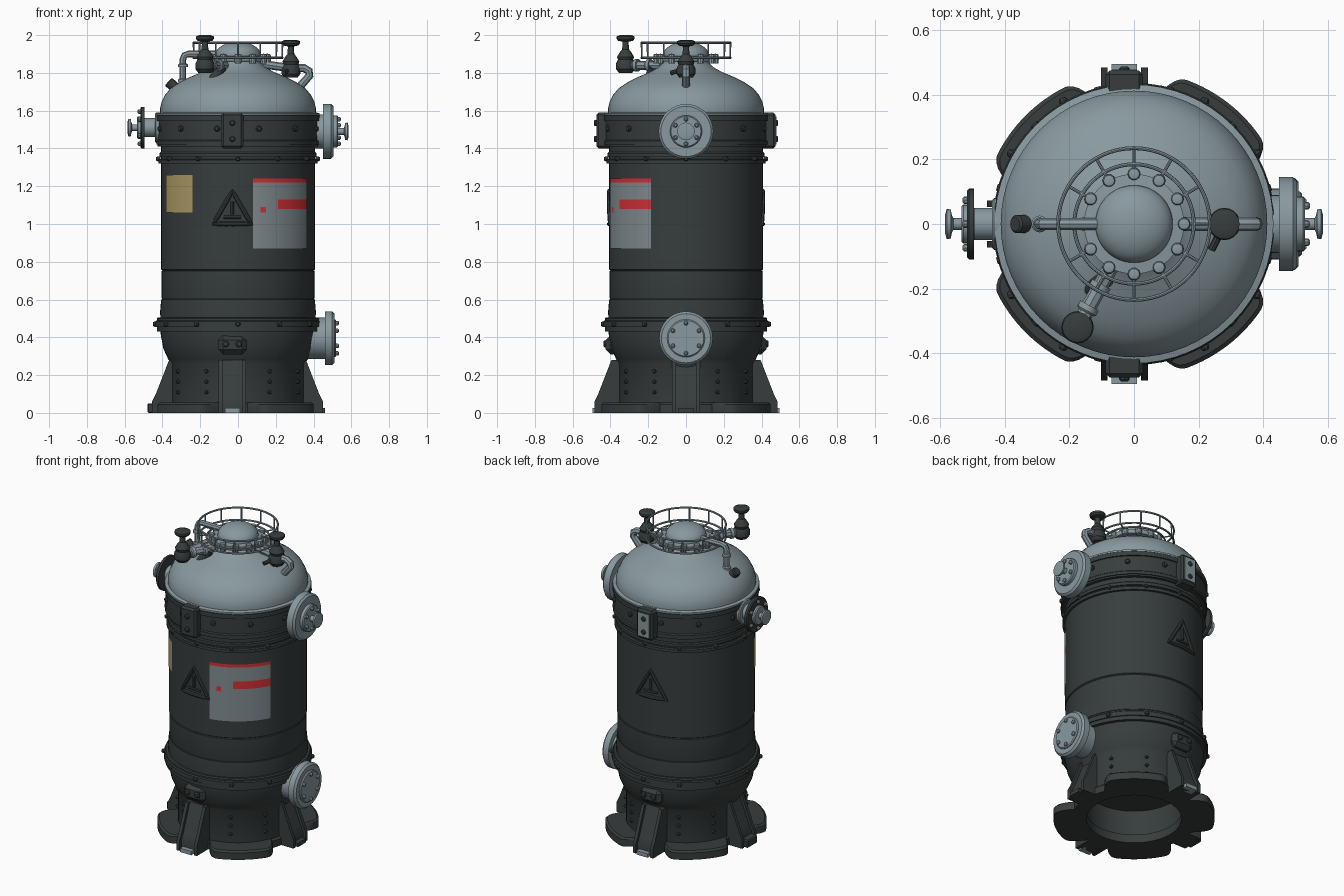
import bpy, bmesh, math
from math import sin, cos, radians, sqrt, pi
from mathutils import Vector, Matrix

if "Cube" in bpy.data.objects:
    bpy.data.objects.remove(bpy.data.objects["Cube"])


def material(name, r, g, b):
    m = bpy.data.materials.new(name)
    m.diffuse_color = (r, g, b, 1)
    m.use_nodes = True
    bsdf = m.node_tree.nodes["Principled BSDF"]
    bsdf.inputs["Base Color"].default_value = (r, g, b, 1)
    bsdf.inputs["Roughness"].default_value = 0.6
    return m


DARK = material("dark grey paint", 0.038, 0.046, 0.046)
LIGHT = material("pale blue grey metal", 0.25, 0.32, 0.35)
LABEL = material("grey label", 0.22, 0.26, 0.28)
RED = material("red label stripe", 0.65, 0.03, 0.035)
YELLOW = material("tan yellow label", 0.42, 0.33, 0.13)
UP = Vector((0, 0, 1))
BODY_R = 0.407


def finish(bm, name, *mats):
    bmesh.ops.remove_doubles(bm, verts=bm.verts, dist=1e-5)
    bmesh.ops.recalc_face_normals(bm, faces=bm.faces)
    me = bpy.data.meshes.new(name)
    bm.to_mesh(me)
    bm.free()
    ob = bpy.data.objects.new(name, me)
    bpy.context.collection.objects.link(ob)
    for m in mats:
        me.materials.append(m)
    return ob


def lathe(name, profile, mat, loc=(0, 0, 0), axis=UP, n=64):
    """Spin (radius, height) points around an axis."""
    bm = bmesh.new()
    mtx = Matrix.Translation(loc) @ UP.rotation_difference(Vector(axis)).to_matrix().to_4x4()
    rings = [[bm.verts.new(mtx @ Vector((r * cos(2 * pi * i / n), r * sin(2 * pi * i / n), z)))
              for i in range(n)] for r, z in profile]
    for a, b in zip(rings, rings[1:]):
        for i in range(n):
            j = (i + 1) % n
            bm.faces.new((a[i], a[j], b[j], b[i]))
    return finish(bm, name, mat)


def disc(name, r, z0, z1, mat, loc=(0, 0, 0), axis=UP, n=32, c=0.006):
    return lathe(name, [(0, z0), (r, z0), (r, z1 - c), (r - c, z1), (0, z1)], mat, loc, axis, n)


def box(name, lo, hi, mat, bevel=0.0):
    bm = bmesh.new()
    lo, hi = Vector(lo), Vector(hi)
    size = hi - lo
    mtx = Matrix.Translation((lo + hi) / 2) @ Matrix.Diagonal((*size, 1))
    bmesh.ops.create_cube(bm, size=1, matrix=mtx)
    if bevel:
        bmesh.ops.bevel(bm, geom=bm.edges[:], offset=bevel, segments=1, affect='EDGES')
    return finish(bm, name, mat)


def tube(name, pts, r, mat, cyclic=False):
    cu = bpy.data.curves.new(name, 'CURVE')
    cu.dimensions = '3D'
    cu.bevel_depth, cu.bevel_resolution, cu.use_fill_caps = r, 2, True
    sp = cu.splines.new('POLY')
    sp.points.add(len(pts) - 1)
    for p, co in zip(sp.points, pts):
        p.co = (*co, 1)
    sp.use_cyclic_u = cyclic
    cu.materials.append(mat)
    ob = bpy.data.objects.new(name, cu)
    bpy.context.collection.objects.link(ob)
    return ob


def polar(r, deg, z):
    return Vector((r * cos(radians(deg)), r * sin(radians(deg)), z))


def bolts(name, r, z, angles, mat=DARK, size=0.016):
    for a in angles:
        lathe(name, [(size, -0.01), (size, 0.006), (size * 0.6, 0.014), (0, 0.014)],
              mat, polar(r, a, z), polar(1, a, 0), 8)


# Vessel body, with two seams, flanges and a hollow skirt
lathe("vessel_body", [(0, 0.22), (0.29, 0.22), (0.29, 0), (0.355, 0), (0.355, 0.26), (0.37, 0.285),
      (0.395, 0.34), (0.41, 0.42), (0.412, 0.54), (BODY_R, 0.6), (0.402, 0.602), (0.404, 0.61),
      (0.404, 0.75), (0.4, 0.755), (BODY_R, 0.76), (BODY_R, 1.6), (0, 1.6)], DARK)
for name, r, z0, z1 in [("lower_flange", 0.43, 0.43, 0.505), ("lower_flange_lip", 0.437, 0.455, 0.49),
                        ("middle_band", 0.422, 1.32, 1.345), ("middle_band_top", 0.416, 1.355, 1.38),
                        ("upper_flange", 0.426, 1.41, 1.58), ("upper_flange_rim", 0.434, 1.545, 1.58),
                        ("upper_flange_foot", 0.432, 1.42, 1.445)]:
    disc(name, r, z0, z1, DARK, n=64)
bolts("upper_bolt", 0.426, 1.505, range(15, 360, 30))
bolts("middle_bolt", 0.42, 1.345, range(0, 360, 30), size=0.013)
bolts("lower_bolt", 0.437, 0.47, range(0, 360, 30), size=0.014)
for z in (0.11, 0.165, 0.22):
    bolts("skirt_rivet", 0.355, z, [a + s for a in range(0, 360, 90) for s in (-28, 28)], size=0.011)

# Domed lid, neck and cap
lathe("dome_rim", [(0.4, 1.575), (0.432, 1.575), (0.432, 1.586), (0.4, 1.595)], LIGHT)
lathe("dome", [(0.412, 1.58), (0.413, 1.61), (0.405, 1.645), (0.385, 1.685), (0.355, 1.72), (0.31, 1.75),
      (0.25, 1.78), (0.19, 1.805), (0.145, 1.83), (0.125, 1.85), (0.12, 1.875), (0, 1.875)], LIGHT)
lathe("neck_collar", [(0.11, 1.86), (0.15, 1.86), (0.155, 1.868), (0.155, 1.885), (0.11, 1.89)], LIGHT)
lathe("neck_cap", [(0.12, 1.88)] + [(0.12 * cos(radians(a)), 1.895 + 0.07 * sin(radians(a)))
                                    for a in range(0, 91, 10)], LIGHT)
for a in range(0, 360, 30):
    lathe("collar_clamp", [(0, -0.03), (0.017, -0.03), (0.021, 0), (0.017, 0.018), (0, 0.022)],
          LIGHT, polar(0.155, a, 1.88), n=10)
    tube("rail_spoke", [polar(0.14, a, 1.88), polar(0.235, a, 1.88), polar(0.235, a, 1.96)], 0.005, LIGHT)
for z, r in ((1.88, 0.006), (1.96, 0.006)):
    tube("rail_ring", [polar(0.235, a, z) for a in range(0, 360, 6)], r, LIGHT, True)
tube("walkway_ring", [polar(0.185, a, 1.88) for a in range(0, 360, 6)], 0.006, LIGHT, True)

# Lobed base ring
bm = bmesh.new()
loops = []
for i in range(180):
    a = i * 2
    d = min(abs((a - c + 180) % 360 - 180) for c in (52, 135, 225, 308))
    t = max(0, min(1, (30 - d) / 12))
    r = 0.37 + 0.105 * sin(t * pi / 2)
    loops.append([bm.verts.new(polar(*p[:1], a, p[1])) for p in
                  ((0.28, 0), (r, 0), (r, 0.045), (r - 0.012, 0.055), (0.28, 0.055))])
for i in range(180):
    p, q = loops[i], loops[(i + 1) % 180]
    for k in range(5):
        m = (k + 1) % 5
        bm.faces.new((p[k], q[k], q[m], p[m]))
finish(bm, "base_ring", DARK)


# Support legs, each two gussets around a sunken web
def slab(name, profile, u0, u1, angle, mat):
    bm = bmesh.new()
    ends = [[bm.verts.new((r, u, z)) for r, z in profile] for u in (u0, u1)]
    bm.faces.new(ends[0])
    bm.faces.new(ends[1])
    n = len(profile)
    for i in range(n):
        j = (i + 1) % n
        bm.faces.new((ends[0][i], ends[0][j], ends[1][j], ends[1][i]))
    bm.transform(Matrix.Rotation(radians(angle), 4, 'Z'))
    return finish(bm, name, mat)


for angle, shift, out in ((0, 0, -0.035), (180, 0, -0.03), (90, 0.03, 0), (270, -0.03, 0)):
    def side(d):
        return [(0.3, 0), (0.485 + out - d, 0), (0.485 + out - d, 0.06), (0.465 + out - d, 0.1),
                (0.395 + out - d, 0.28), (0.3, 0.28)]
    for s in (-1, 1):
        slab("leg_gusset", side(0), shift + s * 0.073, shift + s * 0.052, angle, DARK)
    slab("leg_web", side(0.02), shift - 0.055, shift + 0.055, angle, DARK)
    foot = [(0.44 + out, 0), (0.495 + out, 0), (0.495 + out, 0.025), (0.44 + out, 0.025)]
    slab("leg_foot", foot, shift - 0.04, shift + 0.04, angle, LIGHT if shift else DARK)
box("side_foot", (-0.48, -0.05, 0), (-0.4, 0.05, 0.05), DARK, 0.006)


def on_body(x, z, s, r=BODY_R):
    return (x, s * sqrt(r * r - x * x), z)


# Clamps, lugs and warning triangles on front and back
CX = -0.03
for s in (-1, 1):
    ys = sorted((s * 0.38, s * 0.475))
    box("clamp", (CX - 0.058, ys[0], 1.4), (CX + 0.058, ys[1], 1.59), DARK, 0.012)
    if s > 0:
        box("clamp_face", (CX - 0.04, 0.47, 1.42), (CX + 0.04, 0.478, 1.57), LIGHT)
    for z in (1.45, 1.535):
        disc("clamp_bolt", 0.016, 0, 0.014, DARK, (CX, s * 0.474, z), (0, s, 0), 8)
    ys = sorted((s * 0.36, s * 0.425))
    box("lug_plate", (CX - 0.075, ys[0], 0.31), (CX + 0.075, ys[1], 0.41), DARK, 0.025)
    for dx in (-0.035, 0.035):
        disc("lug_bolt", 0.018, 0, 0.014, DARK, (CX + dx, s * 0.424, 0.365), (0, s, 0), 8)
    corners = [(CX - 0.1, 1.0), (CX + 0.1, 1.0), (CX, 1.175)]
    path = []
    for (x0, z0), (x1, z1) in zip(corners, corners[1:] + corners[:1]):
        path += [on_body(x0 + (x1 - x0) * k / 6, z0 + (z1 - z0) * k / 6, s) for k in range(6)]
    tube("warning_triangle", path, 0.012, DARK, True)
    tube("warning_mark", [on_body(CX, 1.05, s), on_body(CX, 1.12, s)], 0.01, DARK)
    tube("warning_base", [on_body(CX + d, 1.035, s) for d in (-0.045, 0, 0.045)], 0.009, DARK)


# Curved labels; angle is measured from the front towards +x
def label(name, a0, a1, z0, z1, mats, rule, step=2):
    bm = bmesh.new()
    na, nz = round((a1 - a0) / step), round((z1 - z0) / 0.01)
    grid = [[bm.verts.new(polar(BODY_R + 0.004, a0 + (a1 - a0) * i / na - 90, z0 + (z1 - z0) * j / nz))
             for j in range(nz + 1)] for i in range(na + 1)]
    for i in range(na):
        for j in range(nz):
            f = bm.faces.new((grid[i][j], grid[i + 1][j], grid[i + 1][j + 1], grid[i][j + 1]))
            f.material_index = rule(i / na, z0 + (j + 0.5) * 0.01)
    return finish(bm, name, *mats)


def stripes(u, z):
    return int(z > 1.215 or (u > 0.35 and 1.08 < z < 1.13) or (0.1 < u < 0.16 and 1.06 < z < 1.09))


label("large_label", 11, 63, 0.87, 1.24, (LABEL, RED), stripes)
label("small_label", -68, -36, 1.06, 1.26, (YELLOW,), lambda u, z: 0)


# Side nozzles
def wheel(name, start, axis, mat, reach=0.05):
    """Stem with a dished hand wheel at the end."""
    lathe(name, [(0, 0), (0.018, 0), (0.018, reach * 0.6), (0.03, reach * 0.7), (0.045, reach * 0.75),
                 (0.047, reach), (0.03, reach + 0.005), (0, reach)], mat, start, axis, 20)


RIGHT, LEFT = (1, 0, 0), (-1, 0, 0)
Z_UP, Z_LOW, Z_OPP = 1.49, 0.395, 1.51
disc("upper_nozzle_neck", 0.09, 0.38, 0.46, LIGHT, (0, 0, Z_UP), RIGHT)
disc("upper_nozzle_flange", 0.145, 0.45, 0.505, LIGHT, (0, 0, Z_UP), RIGHT, 40, 0.012)
disc("upper_nozzle_cover", 0.085, 0.5, 0.53, LIGHT, (0, 0, Z_UP), RIGHT)
wheel("upper_nozzle_wheel", (0.53, 0, Z_UP), RIGHT, LIGHT)
disc("lower_nozzle_neck", 0.11, 0.36, 0.47, LIGHT, (0, 0, Z_LOW), RIGHT)
disc("lower_nozzle_flange", 0.142, 0.46, 0.51, LIGHT, (0, 0, Z_LOW), RIGHT, 40, 0.012)
disc("lower_nozzle_cover", 0.1, 0.5, 0.52, LIGHT, (0, 0, Z_LOW), RIGHT)
disc("opposite_nozzle_collar", 0.08, 0.4, 0.44, LIGHT, (0, 0, Z_OPP), LEFT)
disc("opposite_nozzle_neck", 0.05, 0.4, 0.5, LIGHT, (0, 0, Z_OPP), LEFT)
disc("opposite_nozzle_flange", 0.11, 0.495, 0.517, DARK, (0, 0, Z_OPP), LEFT, 40)
disc("opposite_nozzle_cover", 0.06, 0.51, 0.535, LIGHT, (0, 0, Z_OPP), LEFT)
wheel("opposite_nozzle_wheel", (-0.53, 0, Z_OPP), LEFT, LIGHT)
for x, z, r in ((0.525, Z_UP, 0.065), (0.515, Z_LOW, 0.08), (-0.512, Z_OPP, 0.085)):
    for a in range(30, 390, 60):
        p = polar(r, a, 0)
        disc("nozzle_bolt", 0.012, 0, 0.02, LIGHT, (x, p.x, z + p.y), (1 if x > 0 else -1, 0, 0), 8)

# Top valves and pipes
for x, y, z in ((-0.175, -0.32, 1.8), (0.28, 0, 1.775)):
    lathe("valve_body", [(0, 0), (0.035, 0), (0.05, 0.02), (0.05, 0.05), (0.04, 0.07), (0.045, 0.085),
          (0.03, 0.11), (0.018, 0.125), (0.016, 0.165), (0.04, 0.17), (0.047, 0.18), (0.047, 0.193),
          (0.03, 0.2), (0, 0.197)], DARK, (x, y, z), n=20)
tube("front_valve_pipe", [(-0.07, -0.13, 1.84), (-0.175, -0.32, 1.84)], 0.024, LIGHT)
for t in (0.35, 0.7):
    disc("pipe_coupling", 0.033, -0.012, 0.012, LIGHT, (-0.07 - 0.105 * t, -0.13 - 0.19 * t, 1.84),
         (-0.105, -0.19, 0), 16)
disc("dome_strut", 0.026, 0, 0.1, DARK, (-0.085, -0.17, 1.83), (-0.5, -0.3, -0.7), 12)
tube("side_valve_pipe", [(0.1, 0, 1.85), (0.28, 0, 1.825), (0.35, 0, 1.825), (0.375, 0, 1.81),
                         (0.378, 0, 1.785), (0.33, 0, 1.73)], 0.022, LIGHT)
tube("side_valve_lever", [(0.28, 0, 1.82), (0.24, -0.08, 1.8)], 0.012, DARK)
tube("vent_pipe", [(-0.1, 0, 1.9), (-0.26, 0, 1.9), (-0.283, 0, 1.893), (-0.292, 0, 1.87),
                   (-0.292, 0, 1.72)], 0.018, LIGHT)
for z in (1.75, 1.83):
    disc("vent_coupling", 0.026, 0, 0.02, LIGHT, (-0.292, 0, z), n=16)
disc("vent_nozzle", 0.028, 0, 0.08, DARK, (-0.31, 0, 1.7), (-0.65, 0, 0.6), 14)

# Convert pipes to meshes and smooth everything but the sharp edges
bpy.ops.object.select_all(action='SELECT')
for ob in bpy.context.selected_objects:
    if ob.type not in {'MESH', 'CURVE'}:
        ob.select_set(False)
bpy.context.view_layer.objects.active = bpy.data.objects["vessel_body"]
bpy.ops.object.convert(target='MESH')
bpy.ops.object.shade_smooth_by_angle(angle=radians(32))
